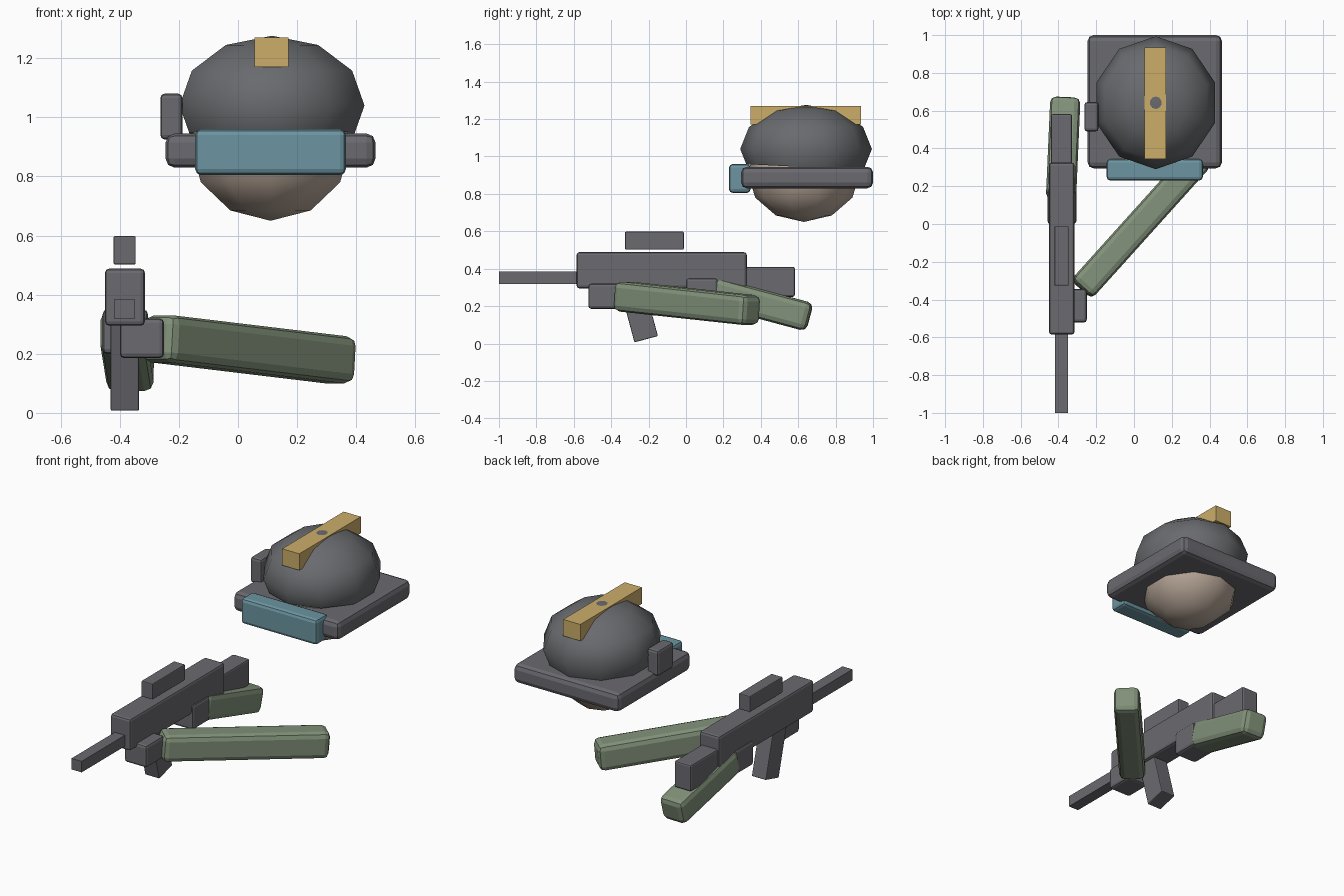
import bpy, bmesh
from math import radians
from mathutils import Matrix, Vector, Euler

if "Cube" in bpy.data.objects:
    bpy.data.objects.remove(bpy.data.objects["Cube"])


def material(name, rgb):
    m = bpy.data.materials.new(name)
    m.diffuse_color = (*rgb, 1)
    m.use_nodes = True
    m.node_tree.nodes["Principled BSDF"].inputs["Base Color"].default_value = m.diffuse_color
    return m


HELMET = material("helmet grey", (0.14, 0.145, 0.155))
METAL = material("gun grey", (0.145, 0.142, 0.16))
GREEN = material("sleeve green", (0.223, 0.287, 0.195))
TEAL = material("visor teal", (0.15, 0.30, 0.355))
GOLD = material("stripe gold", (0.604, 0.423, 0.144))
SKIN = material("skin", (0.479, 0.385, 0.315))


def finish(name, bm, mat):
    mesh = bpy.data.meshes.new(name)
    bm.to_mesh(mesh)
    bm.free()
    mesh.materials.append(mat)
    ob = bpy.data.objects.new(name, mesh)
    bpy.context.collection.objects.link(ob)
    return ob


def block(name, mat, centre, size, bevel=0.0, rot=(0, 0, 0), segments=2):
    """Box with optional rounded edges, turned about its centre."""
    bm = bmesh.new()
    bmesh.ops.create_cube(bm, size=1, matrix=Matrix.Diagonal((*size, 1)))
    ob = finish(name, bm, mat)
    ob.location = centre
    ob.rotation_euler = Euler([radians(a) for a in rot])
    if bevel:
        mod = ob.modifiers.new("rounded edges", "BEVEL")
        mod.width = bevel
        mod.segments = segments
    return ob


def span(name, mat, x, y, z, bevel=0.0):
    """Box given by its limits on each axis."""
    lims = (x, y, z)
    return block(name, mat, [(a + b) / 2 for a, b in lims],
                 [b - a for a, b in lims], bevel)


def ball(name, mat, centre, radii, cut=None):
    """Ten-sided smooth ball; cut = (point, normal) removes the far side."""
    bm = bmesh.new()
    bmesh.ops.create_uvsphere(bm, u_segments=10, v_segments=6, radius=1)
    # put a corner on the y axis
    if max(v.co.y for v in bm.verts) < 0.99:
        bmesh.ops.rotate(bm, verts=bm.verts, matrix=Matrix.Rotation(radians(90), 3, 'Z'))
    bmesh.ops.scale(bm, vec=radii, verts=bm.verts)
    bmesh.ops.translate(bm, vec=centre, verts=bm.verts)
    for f in bm.faces:
        f.smooth = True
    if cut:
        bmesh.ops.bisect_plane(bm, geom=bm.verts[:] + bm.edges[:] + bm.faces[:],
                               plane_co=cut[0], plane_no=cut[1], clear_outer=True)
    return finish(name, bm, mat)


# Head and helmet
ball("head", SKIN, (0.11, 0.63, 0.91), (0.286, 0.30, 0.26))
ball("helmet", HELMET, (0.115, 0.642, 1.04), (0.329, 0.352, 0.236),
     (Vector((0, 0.34, 0.958)), Vector((0, -0.05, -1))))
span("helmet_brim", METAL, (-0.245, 0.465), (0.295, 1.0), (0.83, 0.945), 0.03)
span("visor", TEAL, (-0.145, 0.365), (0.23, 0.345), (0.805, 0.96), 0.02)
span("earpiece", METAL, (-0.263, -0.188), (0.49, 0.645), (0.925, 1.08), 0.015)
span("helmet_stripe", GOLD, (0.055, 0.17), (0.345, 0.935), (1.17, 1.27))

# Rifle
span("rifle_body", METAL, (-0.45, -0.315), (-0.585, 0.325), (0.295, 0.488), 0.014)
span("rifle_barrel", METAL, (-0.418, -0.35), (-1.0, -0.57), (0.318, 0.385))
span("rifle_stock", METAL, (-0.44, -0.328), (0.28, 0.582), (0.25, 0.41), 0.01)
span("rifle_scope", METAL, (-0.421, -0.346), (-0.326, -0.012), (0.502, 0.598), 0.005)
block("rifle_magazine", METAL, (-0.383, -0.255, 0.18), (0.096, 0.13, 0.325),
      0.005, (15, 0, 0))

# Gloves
span("front_glove", METAL, (-0.40, -0.25), (-0.522, -0.345), (0.185, 0.32), 0.016)
span("rear_glove", METAL, (-0.458, -0.305), (0.0, 0.17), (0.20, 0.35), 0.016)

# Sleeved arms, long axis along local y
block("front_arm", GREEN, (0.0375, 0.005, 0.215), (0.15, 0.945, 0.16),
      0.032, (-4.6, 0, -42))
block("rear_arm", GREEN, (-0.375, 0.40, 0.21), (0.16, 0.54, 0.155),
      0.032, (-15, 0, -2.5))
